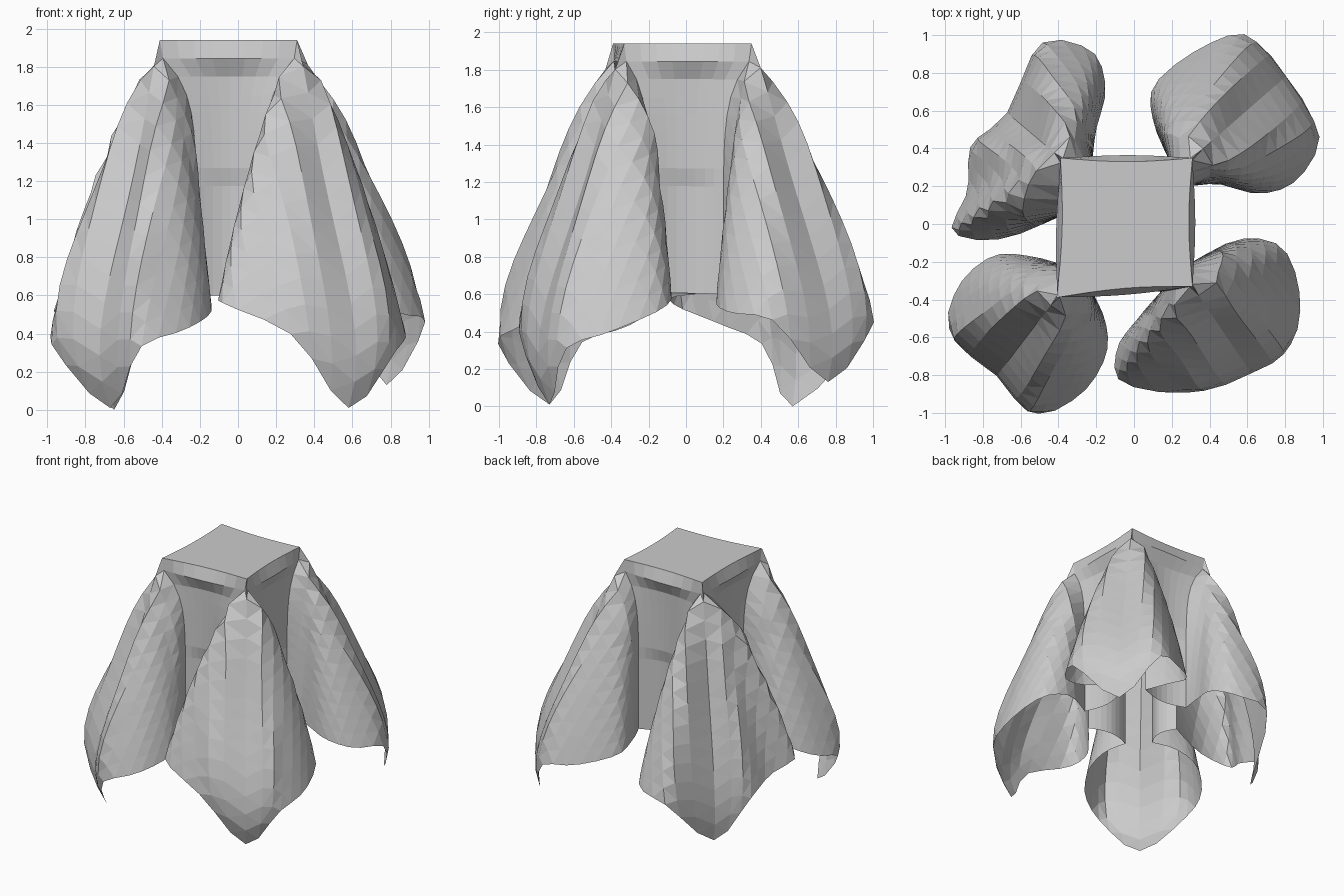
import bpy
import bmesh
import math
from mathutils import Vector

cube = bpy.data.objects.get("Cube")
if cube:
    bpy.data.objects.remove(cube, do_unlink=True)

# Cloth grid: BOX cells from centre to the box edge, DROP cells hanging beyond it
BOX, DROP = 4, 14
TOP = 1.94

# Hem outline of each hanging corner fold, anticlockwise, tip in the middle
front_right = [(-.36, -.22, .6), (-.55, -.17, .59), (-.75, -.17, .52),
               (-.93, -.33, .42), (-.97, -.57, .33), (-.67, -.73, .01),
               (-.52, -1, .32), (-.28, -.9, .42), (-.15, -.7, .5),
               (-.15, -.52, .57), (-.22, -.36, .6)]
front_left = [(.14, -.36, .6), (.02, -.5, .59), (-.09, -.66, .58),
              (-.06, -.84, .55), (.3, -.89, .38), (.58, -.73, .01),
              (.82, -.65, .3), (.88, -.4, .4), (.79, -.13, .52),
              (.56, -.08, .6), (.31, -.2, .61)]
back_left = [(.3, .2, .6), (.45, .21, .6), (.67, .16, .55),
             (.87, .24, .5), (.98, .48, .45), (.78, .76, .13),
             (.6, 1, .44), (.35, .93, .48), (.11, .74, .55),
             (.1, .55, .6), (.18, .35, .6)]
back_right = [(-.22, .34, .6), (-.2, .5, .6), (-.15, .72, .55),
              (-.23, .92, .45), (-.5, .95, .38), (-.65, .57, 0),
              (-.86, .42, .32), (-.88, .18, .44), (-.96, -.04, .53),
              (-.7, -.08, .58), (-.37, .05, .6)]
# Per corner: box corner, fold outline, how strongly the tip curls under
CORNERS = {(-1, -1): (Vector((-.41, -.39)), front_right, 1),
           (1, -1): (Vector((.31, -.33)), front_left, .8),
           (1, 1): (Vector((.31, .35)), back_left, .5),
           (-1, 1): (Vector((-.39, .35)), back_right, .6)}


def spline(points, s):
    """Smooth curve through the points at parameter s."""
    k = min(int(s), len(points) - 2)
    f = s - k
    a, b, c, d = (Vector(points[max(0, min(len(points) - 1, k + o))])
                  for o in (-1, 0, 1, 2))
    return b + 0.5 * f * ((c - a) + f * ((2 * a - 5 * b + 4 * c - d)
                                         + f * (3 * (b - c) + d - a)))


def box_point(i, j):
    """Point on the flat top for a grid position, clamped to its edge."""
    fx, fy = ((max(-BOX, min(BOX, n)) + BOX) / (2 * BOX) for n in (i, j))
    near = CORNERS[-1, -1][0].lerp(CORNERS[1, -1][0], fx)
    far = CORNERS[-1, 1][0].lerp(CORNERS[1, 1][0], fx)
    return near.lerp(far, fy).to_3d() + Vector((0, 0, TOP))


def hang(base, hem, t, g):
    """Move from the box edge to the hem: t of the way down, g outwards."""
    p = base.lerp(hem, g)
    p.z = base.z + (hem.z - base.z) * t
    return p


def pinch(t):
    """Quick gathering of the cloth below the lip, next to the box."""
    return 1 - (1 - max(0, t - .06)) ** 8


def fold_point(i, j):
    """Conical fold hanging from a box corner."""
    p, q = abs(i) - BOX, abs(j) - BOX
    sx, sy = (1 if i > 0 else -1), (1 if j > 0 else -1)
    points, strength = CORNERS[sx, sy][1:]
    lead, follow = (p, q) if sx == sy else (q, p)
    u = follow / lead / 2 if lead >= follow else 1 - lead / follow / 2
    s = u * (len(points) - 1)
    t = max(p, q) / DROP
    off = abs(s - 5)
    w = max(0, 1 - off / 1.5)
    curl = strength * w * w * (3 - 2 * w)
    g = t + (.14 + .07 * off) * t * (1 - t) + curl * 2 * (t ** 3 - t ** 5)
    # rounded shoulder where the fold leaves the corner
    g += .07 * (1 - t) * (1 - (1 - t) ** 12)
    neck = max(0, off - 3.5) / 1.5
    g += (pinch(t) - g) * neck
    return hang(box_point(i, j), spline(points, s), t, g)


def panel_point(i, j):
    """Panel hanging against one side of the box."""
    if abs(i) > abs(j):
        side = 1 if i > 0 else -1
        normal, along, depth = Vector((side, 0, 0)), j * side, abs(i) - BOX
        start, end = CORNERS[side, -side][1], CORNERS[side, side][1]
    else:
        side = 1 if j > 0 else -1
        normal, along, depth = Vector((0, side, 0)), -i * side, abs(j) - BOX
        start, end = CORNERS[side, side][1], CORNERS[-side, side][1]
    f = (along + BOX) / (2 * BOX)
    hem = Vector(start[-1]).lerp(Vector(end[0]), f)
    # soft lip just under the top edge, slack below the box
    push = (-.02, .015)[depth] if depth < 2 else -.03
    if depth > 7:
        push = -.05
    t = depth / DROP
    p = hang(box_point(i, j), hem, t, pinch(t))
    return p + normal * push * math.sin(math.pi * f)


def cloth_point(i, j):
    low, high = sorted((abs(i), abs(j)))
    if high < BOX or low == high == BOX:
        return box_point(i, j)
    return fold_point(i, j) if low > BOX else panel_point(i, j)


# Draped cloth sheet; folds are split along their ridges
bm = bmesh.new()
span = range(-BOX - DROP, BOX + DROP + 1)
verts = {(i, j): bm.verts.new(cloth_point(i, j)) for i in span for j in span}
for i in span[:-1]:
    for j in span[:-1]:
        a, b, c, d = (verts[i, j], verts[i + 1, j],
                      verts[i + 1, j + 1], verts[i, j + 1])
        if min(abs(i + .5), abs(j + .5)) < BOX:
            bm.faces.new((a, b, c, d))
        elif (i > 0) == (j > 0):
            bm.faces.new((a, b, c))
            bm.faces.new((a, c, d))
        else:
            bm.faces.new((a, b, d))
            bm.faces.new((b, c, d))

mesh = bpy.data.meshes.new("draped_cloth")
bm.to_mesh(mesh)
bm.free()
cloth = bpy.data.objects.new("draped_cloth", mesh)
bpy.context.collection.objects.link(cloth)

# Plain grey fabric
grey = bpy.data.materials.new("grey_fabric")
grey.use_nodes = True
colour = (0.6, 0.6, 0.6, 1)
grey.diffuse_color = colour
grey.node_tree.nodes["Principled BSDF"].inputs["Base Color"].default_value = colour
mesh.materials.append(grey)
